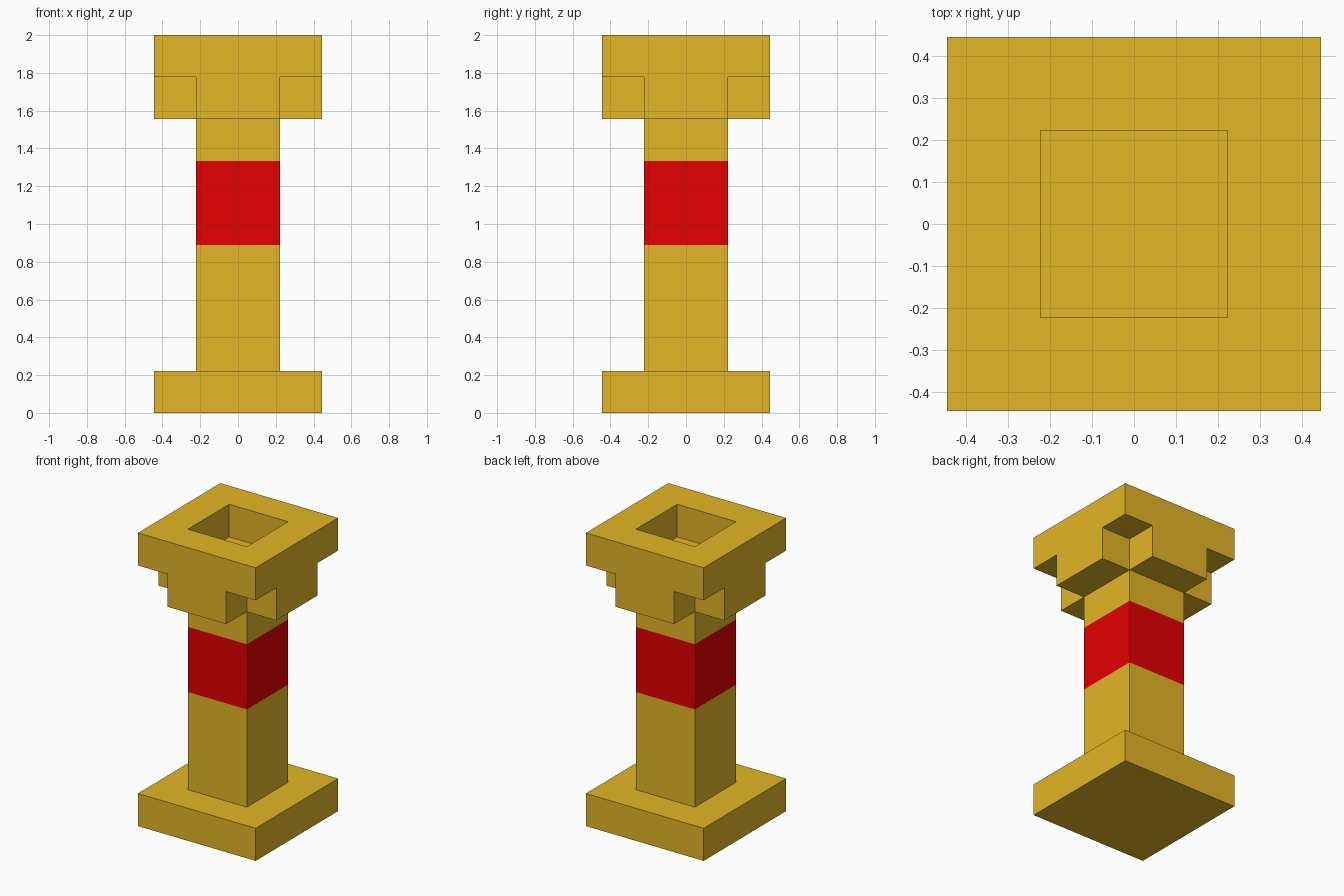
import bpy, bmesh

if "Cube" in bpy.data.objects:
    bpy.data.objects.remove(bpy.data.objects["Cube"])

U = 2 / 9  # the model sits on a 9-unit-high block grid


def material(name, rgb):
    m = bpy.data.materials.new(name)
    m.diffuse_color = (*rgb, 1)
    m.use_nodes = True
    m.node_tree.nodes["Principled BSDF"].inputs["Base Color"].default_value = m.diffuse_color
    return m


GOLD = material("gold", (0.78, 0.465, 0.02))
RED = material("red", (0.78, 0.0, 0.0))


def prism(name, outline, levels, caps=True, holes=(), rule=None):
    """Stack closed loops of the outline at the given levels; each hole is an inner outline cut through."""
    bm = bmesh.new()

    def loops(pts):
        return [[bm.verts.new((x * U, y * U, z * U)) for x, y in pts] for z in levels]

    def walls(rings):
        n = len(rings[0])
        for lo, hi in zip(rings, rings[1:]):
            for i in range(n):
                j = (i + 1) % n
                bm.faces.new((lo[i], lo[j], hi[j], hi[i]))

    outer = loops(outline)
    walls(outer)
    for hole in holes:
        inner = loops(hole)
        walls(inner)
        for k in (0, -1):  # ring-shaped caps
            a, b = outer[k], inner[k]
            for i in range(4):
                j = (i + 1) % 4
                bm.faces.new((a[i], a[j], b[j], b[i]))
    if caps and not holes:
        bm.faces.new(outer[0])
        bm.faces.new(outer[-1])
    bmesh.ops.recalc_face_normals(bm, faces=bm.faces[:])
    if rule:
        for f in bm.faces:
            f.material_index = rule(f.calc_center_median().z / U)
    me = bpy.data.meshes.new(name)
    bm.to_mesh(me)
    bm.free()
    me.materials.append(GOLD)
    if rule:
        me.materials.append(RED)
    ob = bpy.data.objects.new(name, me)
    bpy.context.collection.objects.link(ob)
    return ob


def square(r):
    return [(-r, -r), (r, -r), (r, r), (-r, r)]


# Plinth
prism("base", square(2), (0, 1))

# Square shaft with the red band chosen by height
prism("shaft", square(1), (1, 4, 6, 7), caps=False, rule=lambda z: int(4 < z < 6))

# Cross-shaped bracket under the top slab
cross = [(-1, -2), (1, -2), (1, -1), (2, -1), (2, 1), (1, 1),
         (1, 2), (-1, 2), (-1, 1), (-2, 1), (-2, -1), (-1, -1)]
prism("capital_bracket", cross, (7, 8))

# Top slab with a square well whose floor is the bracket
prism("top_slab", square(2), (8, 9), holes=[square(1)])
